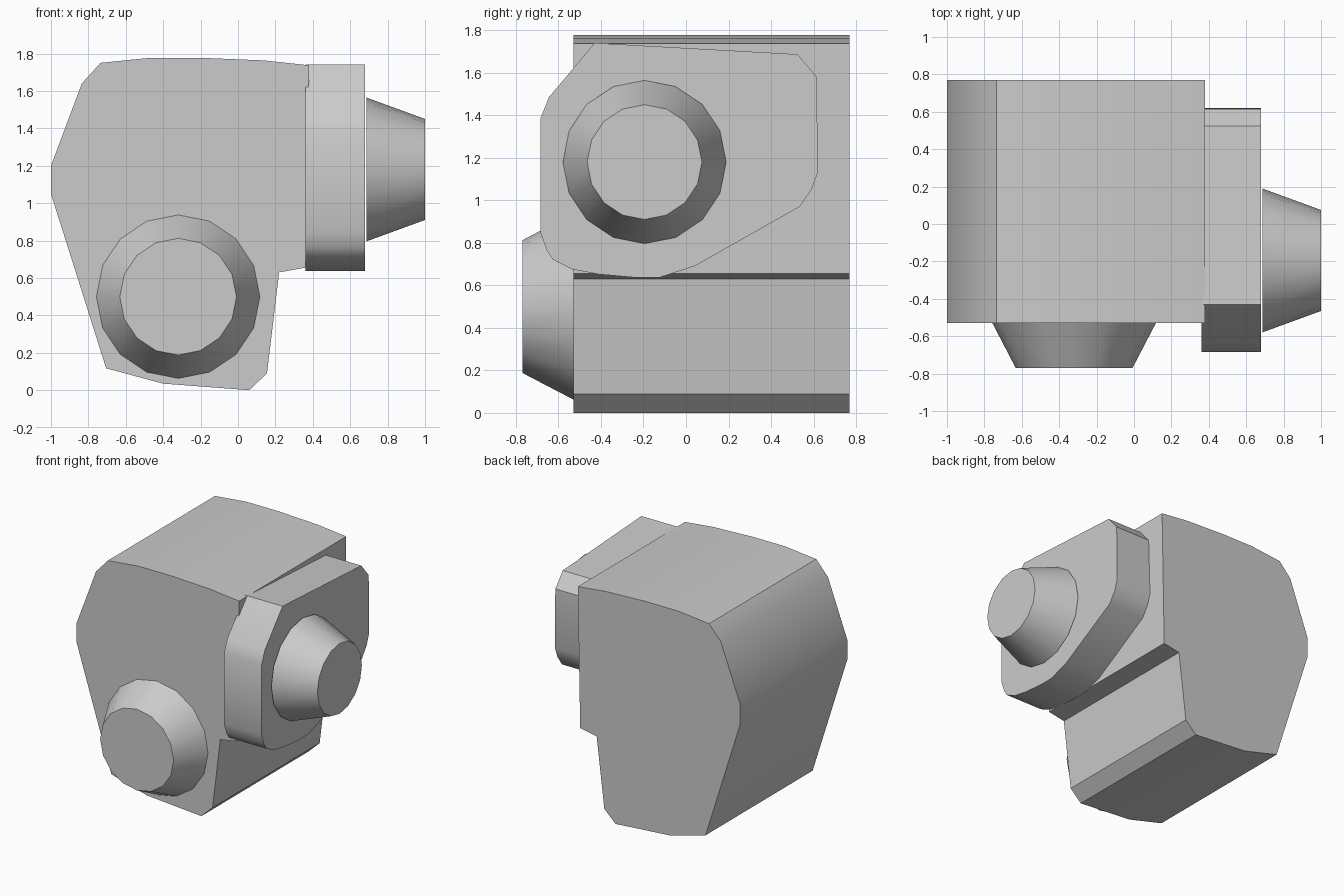
import bpy, bmesh, math
from mathutils import Vector, Matrix

cube = bpy.data.objects.get("Cube")
if cube:
    bpy.data.objects.remove(cube, do_unlink=True)

# Single grey paint
grey = bpy.data.materials.new("plain_grey")
grey.use_nodes = True
colour = (0.6, 0.6, 0.6, 1)
grey.diffuse_color = colour
grey.node_tree.nodes["Principled BSDF"].inputs["Base Color"].default_value = colour


def finish(bm, name, angle=30):
    bmesh.ops.recalc_face_normals(bm, faces=bm.faces)
    mesh = bpy.data.meshes.new(name)
    bm.to_mesh(mesh)
    bm.free()
    mesh.materials.append(grey)
    obj = bpy.data.objects.new(name, mesh)
    bpy.context.collection.objects.link(obj)
    bpy.ops.object.select_all(action="DESELECT")
    obj.select_set(True)
    bpy.context.view_layer.objects.active = obj
    bpy.ops.object.shade_smooth_by_angle(angle=math.radians(angle))
    return obj


def prism(name, points, sweep):
    """Extrude a closed outline along the sweep vector."""
    bm = bmesh.new()
    face = bm.faces.new([bm.verts.new(p) for p in points])
    new = bmesh.ops.extrude_face_region(bm, geom=[face], use_keep_orig=True)
    moved = [g for g in new["geom"] if isinstance(g, bmesh.types.BMVert)]
    bmesh.ops.translate(bm, verts=moved, vec=sweep)
    return finish(bm, name)


def knob(name, base, axis, length, r_base, r_tip):
    """Tapered sixteen-sided knob growing from base along axis."""
    axis = Vector(axis)
    bm = bmesh.new()
    turn = axis.to_track_quat("Z", "Y").to_matrix().to_4x4()
    place = Matrix.Translation(Vector(base) + axis * length / 2) @ turn
    bmesh.ops.create_cone(bm, cap_ends=True, segments=16, radius1=r_base,
                          radius2=r_tip, depth=length, matrix=place)
    return finish(bm, name)


# Main body: side-to-side outline swept front to back
body = [(-1, 1.05), (-1, 1.2), (-.835, 1.64), (-.735, 1.75), (-.47, 1.777),
        (-.2, 1.777), (.14, 1.763), (.38, 1.737), (.36, .655), (.22, .63),
        (.155, .09), (.06, 0), (-.4, .035), (-.705, .117)]
prism("main_body", [(x, -.53, z) for x, z in body], (0, 1.3, 0))

# Side housing: front-to-back outline swept outwards
housing = [(-.43, 1.74), (.525, 1.687), (.615, 1.58), (.62, 1.13), (.59, 1.05),
           (.535, .97), (.04, .69), (-.125, .637), (-.24, .637), (-.41, .652),
           (-.535, .675), (-.625, .72), (-.655, .765), (-.685, .85),
           (-.685, 1.385), (-.645, 1.485)]
prism("side_housing", [(.36, y, z) for y, z in housing], (.32, 0, 0))

# Tapered knobs
knob("front_knob", (-.32, -.53, .5), (0, -1, 0), .24, .437, .312)
knob("side_knob", (.688, -.195, 1.18), (1, 0, 0), .312, .384, .27)
